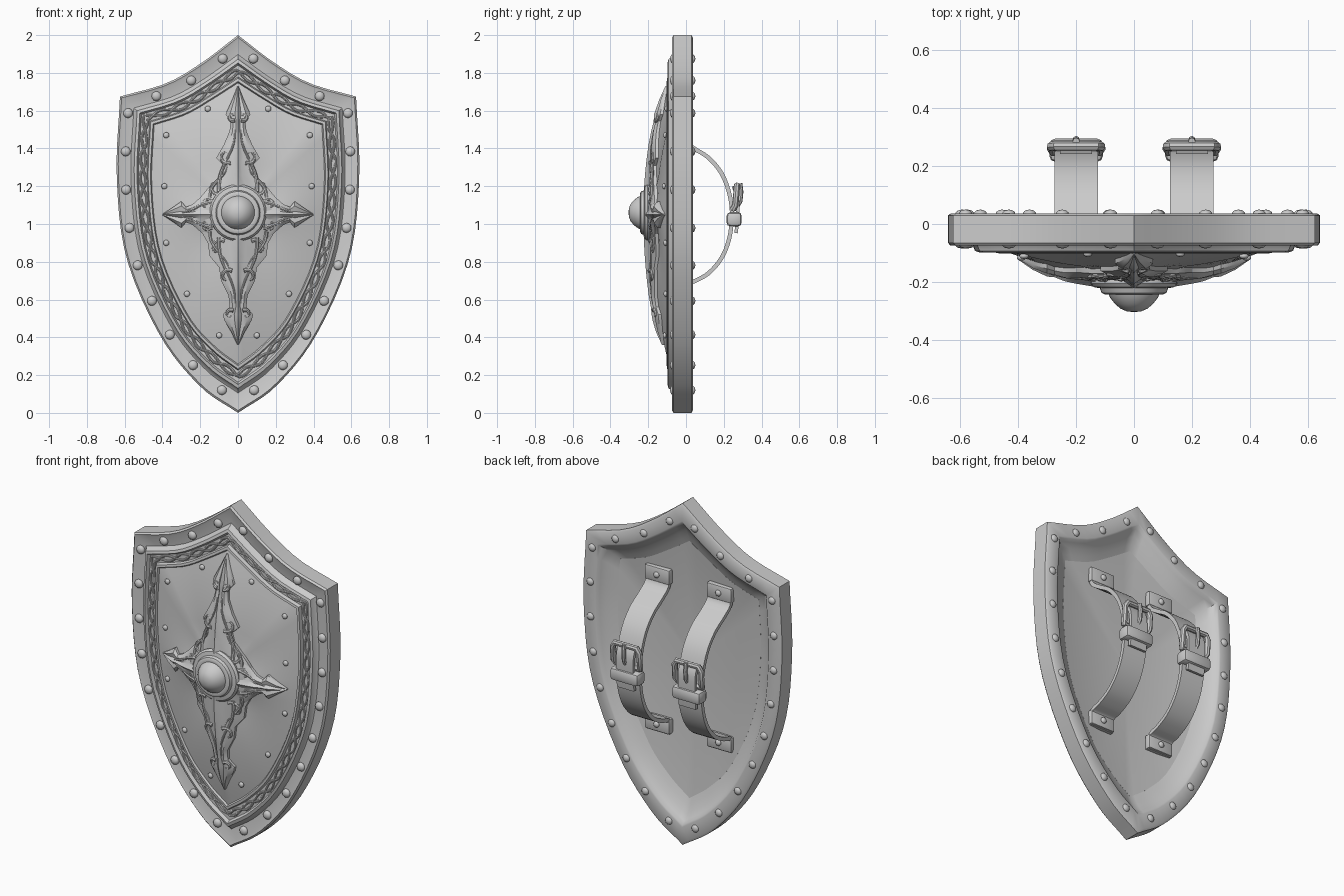
import bpy, bmesh, math
from mathutils import Vector, Matrix

if "Cube" in bpy.data.objects:
    bpy.data.objects.remove(bpy.data.objects["Cube"])

steel = bpy.data.materials.new("grey_metal")
steel.diffuse_color = (0.6, 0.6, 0.6, 1)
steel.use_nodes = True
steel.node_tree.nodes["Principled BSDF"].inputs["Base Color"].default_value = steel.diffuse_color
CZ = 1.05


def finish(name, bm):
    bmesh.ops.recalc_face_normals(bm, faces=bm.faces)
    me = bpy.data.meshes.new(name)
    bm.to_mesh(me)
    bm.free()
    me.materials.append(steel)
    ob = bpy.data.objects.new(name, me)
    bpy.context.collection.objects.link(ob)
    return ob


def loft(name, loops, wrap=False):
    """Skin between loops of equal length; cap the ends unless wrapped."""
    bm = bmesh.new()
    rows = [[bm.verts.new(p) for p in lp] for lp in loops]
    n = len(rows[0])
    pairs = list(zip(rows, rows[1:])) + ([(rows[-1], rows[0])] if wrap else [])
    for a, b in pairs:
        for i in range(n):
            j = (i + 1) % n
            bm.faces.new((a[i], a[j], b[j], b[i]))
    if not wrap:
        bm.faces.new(rows[0])
        bm.faces.new(rows[-1])
    return finish(name, bm)


def tube(name, pts, r, cyclic=False, taper=False):
    cu = bpy.data.curves.new(name, 'CURVE')
    cu.dimensions = '3D'
    cu.bevel_depth = r
    cu.bevel_resolution = 2
    cu.use_fill_caps = True
    sp = cu.splines.new('POLY')
    sp.points.add(len(pts) - 1)
    for i, p in enumerate(pts):
        sp.points[i].co = (*p, 1)
        if taper:
            sp.points[i].radius = 1 - 0.75 * i / (len(pts) - 1)
    sp.use_cyclic_u = cyclic
    cu.materials.append(steel)
    bpy.context.collection.objects.link(bpy.data.objects.new(name, cu))


def studs(name, items):
    bm = bmesh.new()
    for x, y, z, r in items:
        m = Matrix.Translation((x, y, z)) @ Matrix.Diagonal((1, 0.65, 1, 1))
        bmesh.ops.create_icosphere(bm, subdivisions=2, radius=r, matrix=m)
    finish(name, bm)


def smooth_path(pts, n):
    """n samples along a Catmull-Rom path (last point left out)."""
    v = [Vector(p) for p in pts]
    v = [2 * v[0] - v[1]] + v + [2 * v[-1] - v[-2]]
    out = []
    for k in range(n):
        u = k / n * (len(pts) - 1)
        i = int(u)
        t = u - i
        a, b, c, d = v[i:i + 4]
        out.append(0.5 * (2 * b + (c - a) * t + (2 * a - 5 * b + 4 * c - d) * t * t
                          + (3 * b - a - 3 * c + d) * t ** 3))
    return out


def full_outline(top, side, end):
    half = smooth_path(top, 10) + smooth_path(side, 24)
    return half + [Vector(end)] + [Vector((-p.x, p.y)) for p in half[:0:-1]]


# Outer shield outline and inner panel outline, point for point
OUTER = full_outline([(0, 2), (.19, 1.855), (.38, 1.745), (.625, 1.675)],
                     [(.625, 1.675), (.642, 1.25), (.59, .82), (.41, .405), (.2, .14), (0, 0)], (0, 0))
INNER = full_outline([(0, 1.755), (.14, 1.665), (.28, 1.585), (.45, 1.53)],
                     [(.45, 1.53), (.462, 1.2), (.415, .84), (.27, .515), (.13, .35), (0, .25)], (0, .25))
N = len(OUTER)


def edge(i, t, y):
    p = OUTER[i % N].lerp(INNER[i % N], t)
    return (p.x, y, p.y)


def ring(t, y):
    return [edge(i, t, y) for i in range(N)]


def dome_y(x, z):
    """Front of the dome: ridged along the cross, sunken between its arms."""
    d = Vector((x, z - CZ))
    s = 0
    for a, b in zip(INNER, INNER[1:] + INNER[:1]):
        a, b = a - Vector((0, CZ)), b - Vector((0, CZ))
        n = Vector((-(b - a).y, (b - a).x))
        den = d.dot(n)
        if abs(den) > 1e-9 and a.dot(n) / den > 0:
            q = d * (a.dot(n) / den)
            u = (q - a).dot(b - a) / (b - a).length_squared
            if -.001 <= u <= 1.001:
                s = max(s, den / a.dot(n))
    s = min(s, 1)
    sink = .33 * abs(math.sin(2 * math.atan2(d.y, d.x))) * min(1, 2.5 * s)
    return -.09 - .10 * (1 - s * s) * (1 - sink)


def dish(s, y=None):
    pts = [(p.x * s, CZ + (p.y - CZ) * s) for p in INNER]
    return [(x, dome_y(x, z) if y is None else y, z) for x, z in pts]


# Moulded frame running round the shield, sloping inward at the back
loft("shield_frame", [ring(t, y) for t, y in [
    (0, .03), (0, -.065), (.05, -.075), (.12, -.07), (.42, -.062), (.47, -.07), (.52, -.093),
    (.6, -.098), (.65, -.08), (.9, -.08), (.93, -.1), (1, -.102), (1.04, -.09),
    (1.04, -.06), (1, -.0325), (.85, -.02), (.68, -.002), (.54, .018), (.47, .034), (.42, .037), (.06, .037)]],
     wrap=True)

# Domed front and hollow back of the panel
S = [1, .92, .82, .71, .6, .5, .4, .3, .2, .1, .02]
loft("domed_panel", [dish(s, -.032 - .038 * (1 - s * s)) for s in S[::-1]] + [dish(s) for s in S])


# Rivets along the frame, front and back
def spaced(count, t):
    pts = [Vector(edge(i, t, 0)) for i in range(N + 1)]
    lens = [0]
    for a, b in zip(pts, pts[1:]):
        lens.append(lens[-1] + (b - a).length)
    out, k = [], 0
    for j in range(count):
        d = (j + .5) / count * lens[-1]
        while lens[k + 1] < d:
            k += 1
        out.append(pts[k].lerp(pts[k + 1], (d - lens[k]) / (lens[k + 1] - lens[k])))
    return out


spots = spaced(24, .26)
studs("front_rivets", [(p.x, -.068, p.z, .026) for p in spots])
studs("back_rivets", [(p.x, .035, p.z, .023) for p in spots])
studs("panel_studs", [(sx * x, dome_y(x, z) - .004, z, .016) for sx in (-1, 1) for x, z in
                      [(.16, 1.61), (.38, 1.47), (.39, 1.2), (.38, .9), (.27, .63), (.1, .41)]])

# Braided vine relief in the border channel
wave = spaced(200, .775)
for name, phase in (("border_vine_a", 0), ("border_vine_b", math.pi)):
    pts = []
    for k, p in enumerate(wave):
        d = Vector((p.x, 0, p.z - CZ)).normalized()
        pts.append(p + d * .017 * math.sin(k * math.pi / 5 + phase) + Vector((0, -.08, 0)))
    tube(name, pts, .007, cyclic=True)


# Ornate cross: two ridged blades lying on the dome
def blade(name, rows, vertical):
    loops = []
    for a, w in rows:
        lp = []
        for f, h in [(-1, -.02), (-1, .016), (-.65, .03), (-.25, .022), (0, .036),
                     (.25, .022), (.65, .03), (1, .016), (1, -.02)]:
            x, z = (f * w, a) if vertical else (a, CZ + f * w)
            lp.append((x, dome_y(x, z) - h * min(1, .3 + w * 14), z))
        loops.append(lp)
    loft(name, loops)


blade("cross_upright", [
    (1.73, .003), (1.66, .03), (1.58, .066), (1.545, .038), (1.49, .045), (1.42, .075), (1.35, .115),
    (1.31, .075), (1.26, .09), (1.2, .15), (1.14, .2), (1.05, .21), (.97, .2), (.9, .16), (.83, .15),
    (.77, .1), (.7, .09), (.62, .05), (.56, .045), (.52, .08), (.49, .072), (.43, .037), (.36, .003)], True)
arm = [(.4, .003), (.35, .035), (.3, .07), (.275, .04), (.24, .055), (.2, .09), (.14, .15)]
blade("cross_arms", [(-a, w) for a, w in arm] + [(a, w) for a, w in arm[::-1]], False)


# Scrolled leaves on the cross
def scroll(name, x, z, size, start, turn):
    for sx in (-1, 1):
        pts = []
        for k in range(18):
            u = k / 17
            a = start + turn * u * 4.8
            r = size * (1 - .8 * u)
            px, pz = x + r * math.cos(a), z + r * math.sin(a)
            pts.append((sx * px, dome_y(px, pz) - .024, pz))
        tube(name, pts, .012, taper=True)


for x, z, size, start, turn in [(.06, 1.36, .042, 4.2, 1), (.03, 1.57, .025, 4.2, 1), (.11, 1.2, .05, 4, 1),
                                (.17, 1.1, .04, 3.4, -1), (.17, 1.0, .04, 2.9, 1), (.1, .87, .05, 2.2, -1),
                                (.055, .72, .04, 2.2, -1), (.04, .52, .028, 2.2, -1)]:
    scroll("leaf_scroll", x, z, size, start, turn)
for x0, z0, x1, z1 in [(.1, 1.17, .02, 1.5), (.15, 1.14, .06, 1.32), (.1, .93, .02, .58),
                       (.15, .96, .05, .74), (.13, 1.12, .3, 1.06), (.13, .98, .3, 1.04)]:
    for sx in (-1, 1):
        pts = []
        for k in range(10):
            u = k / 9
            x, z = x0 + (x1 - x0) * u + .015 * math.sin(u * 6), z0 + (z1 - z0) * u
            pts.append((sx * x, dome_y(x, z) - .024, z))
        tube("leaf_vein", pts, .012, taper=True)

# Central boss
loft("central_boss", [[(r * math.cos(k * math.pi / 16), y, 1.06 + r * math.sin(k * math.pi / 16))
                       for k in range(32)] for r, y in
                      [(.14, -.15), (.15, -.205), (.14, -.218), (.118, -.222), (.112, -.238), (.1, -.244),
                       (.088, -.242), (.083, -.254), (.066, -.276), (.046, -.293), (.025, -.302), (.004, -.304)]])


# Arm straps with buckles on the back
def ribbon(name, x, path, w, th):
    loops = []
    for i, p in enumerate(path):
        t = (path[min(i + 1, len(path) - 1)] - path[max(i - 1, 0)]).normalized()
        n = Vector((-t.y, t.x)) * th / 2
        a, b = p + n, p - n
        loops.append([(x - w, *a), (x + w, *a), (x + w, *b), (x - w, *b)])
    loft(name, loops)


def box(name, loc, size, bevel):
    bm = bmesh.new()
    bmesh.ops.create_cube(bm, size=1, matrix=Matrix.Translation(loc) @ Matrix.Diagonal((*size, 1)))
    bmesh.ops.bevel(bm, geom=bm.edges[:], offset=bevel, segments=2, affect='EDGES', profile=.5)
    finish(name, bm)


ARC = [(-.035, 1.54), (-.025, 1.455), (.04, 1.402), (.12, 1.35), (.19, 1.265), (.232, 1.15), (.243, 1.04),
       (.228, .92), (.188, .82), (.12, .74), (.04, .695), (-.025, .67), (-.035, .59)]
for x in (-.2, .2):
    ribbon("arm_strap", x, smooth_path(ARC, 48) + [Vector(ARC[-1])], .075, .022)
    for z in (1.51, .635):
        box("strap_end_plate", (x, -.035, z), (.16, .04, .085), .008)
        studs("strap_rivet", [(x, -.012, z, .018)])
    ribbon("strap_tail", x, smooth_path([(.25, 1.2), (.272, 1.14), (.272, 1.02), (.262, .93)], 12), .055, .018)
    box("strap_keeper", (x, .255, 1.025), (.185, .08, .075), .02)
    frame = [(-.08, .25, 1.08), (-.085, .262, 1.1), (-.085, .268, 1.18), (-.07, .27, 1.205)]
    frame += [(-a, b, c) for a, b, c in frame[::-1]]
    tube("buckle_frame", [(x + a, b, c) for a, b, c in frame], .017, cyclic=True)
    tube("buckle_prong", [(x, .262, 1.08), (x, .287, 1.12), (x, .292, 1.17), (x, .286, 1.215)], .012)

# Turn curves into meshes and shade everything smooth by angle
bpy.ops.object.select_all(action='SELECT')
bpy.context.view_layer.objects.active = bpy.context.collection.objects[0]
bpy.ops.object.convert(target='MESH')
bpy.ops.object.shade_smooth_by_angle(angle=math.radians(40))
